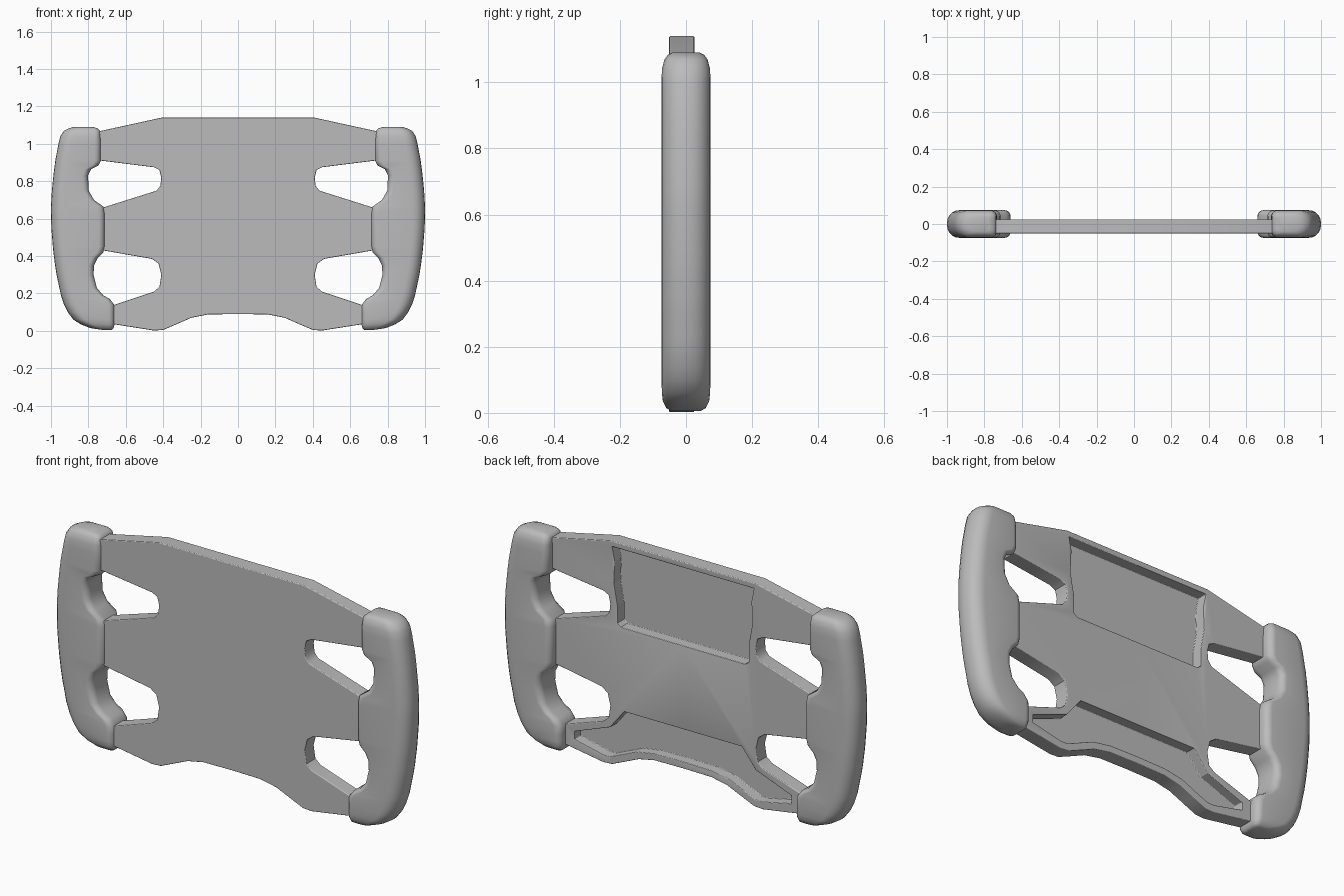
import bpy, bmesh, math

cube = bpy.data.objects.get("Cube")
if cube:
    bpy.data.objects.remove(cube)

grey = bpy.data.materials.new("plain_grey")
grey.use_nodes = True
GREY = (0.5, 0.5, 0.5, 1)
grey.diffuse_color = GREY
grey.node_tree.nodes["Principled BSDF"].inputs["Base Color"].default_value = GREY


def finish(name, bm):
    bmesh.ops.recalc_face_normals(bm, faces=bm.faces)
    mesh = bpy.data.meshes.new(name)
    bm.to_mesh(mesh)
    bm.free()
    obj = bpy.data.objects.new(name, mesh)
    bpy.context.collection.objects.link(obj)
    mesh.materials.append(grey)
    return obj


def slab(name, half, front, back):
    """Extrude a half outline, mirrored over x = 0, from front to back."""
    mirrored = [(-x, z) for x, z in reversed(half) if x > 0]
    bm = bmesh.new()
    face = bm.faces.new([bm.verts.new((x, front, z)) for x, z in half + mirrored])
    ext = bmesh.ops.extrude_face_region(bm, geom=[face])["geom"]
    moved = [v for v in ext if isinstance(v, bmesh.types.BMVert)]
    bmesh.ops.translate(bm, verts=moved, vec=(0, back - front, 0))
    return finish(name, bm)


def smooth(obj, angle):
    bpy.ops.object.select_all(action='DESELECT')
    obj.select_set(True)
    bpy.context.view_layer.objects.active = obj
    bpy.ops.object.shade_smooth_by_angle(angle=math.radians(angle))


# Flat centre plate with three spokes on each side
plate = slab("centre_plate", [
    (0, 1.14), (.41, 1.14), (.73, 1.07), (.82, 1.05), (.82, .9), (.73, .91),
    (.45, .875), (.42, .86), (.41, .82), (.415, .775), (.435, .75), (.72, .66),
    (.8, .64), (.8, .42), (.72, .43), (.46, .385), (.425, .36), (.41, .3),
    (.42, .235), (.45, .21), (.66, .14), (.72, .13), (.72, .05), (.66, .035),
    (.45, .002), (.4, .005), (.33, .035), (.25, .07), (.16, .088), (0, .09)],
    -.051, .025)

# Pockets sunk into the back of the plate
upper = slab("upper_pocket_cutter", [
    (0, 1.112), (.4, 1.112), (.385, 1.04), (.39, .93), (.37, .82), (.37, .73),
    (.35, .715), (0, .715)], -.03, .1)
lower = slab("lower_pocket_cutter", [
    (0, .29), (.33, .29), (.41, .19), (.61, .115), (.61, .075), (.45, .04),
    (.41, .04), (.34, .07), (.26, .105), (.16, .122), (0, .125)], -.025, .1)
for cutter in (upper, lower):
    cutter.hide_render = True
    cutter.hide_set(True)
    cut = plate.modifiers.new(cutter.name, 'BOOLEAN')
    cut.operation = 'DIFFERENCE'
    cut.solver = 'EXACT'
    cut.object = cutter

# Softened rims
soft = plate.modifiers.new("soft_rims", 'BEVEL')
soft.width = .008
soft.segments = 3
soft.limit_method = 'ANGLE'
soft.angle_limit = math.radians(60)
smooth(plate, 40)

# Grip sections: height, inner x, outer x, half thickness
SECTIONS = [
    (.006, .675, .73, .045), (.015, .665, .79, .06), (.035, .66, .84, .07),
    (.06, .66, .88, .073), (.1, .66, .91, .074), (.14, .662, .93, .074),
    (.17, .685, .94, .074), (.19, .72, .947, .074), (.23, .755, .955, .074),
    (.3, .772, .97, .074), (.35, .77, .978, .074), (.39, .75, .983, .074),
    (.42, .72, .987, .074), (.45, .713, .99, .074), (.55, .713, .998, .074),
    (.63, .713, 1, .074), (.665, .72, 1, .074), (.7, .77, .998, .074),
    (.75, .798, .995, .074), (.83, .802, .987, .074), (.865, .785, .983, .074),
    (.885, .745, .98, .074), (.91, .733, .977, .074), (1, .733, .96, .074),
    (1.04, .735, .95, .073), (1.07, .738, .93, .065), (1.083, .75, .905, .055),
    (1.09, .775, .88, .042)]


def section(x0, x1, h, steps=5):
    """Rounded cross-section, fuller on the outer side."""
    outer, inner = min(h * .9, .45 * (x1 - x0)), min(h * .45, .3 * (x1 - x0))
    corners = [(x1 - outer, 1, outer, 0), (x0 + inner, 1, inner, 90),
               (x0 + inner, -1, inner, 180), (x1 - outer, -1, outer, 270)]
    for cx, side, r, start in corners:
        for i in range(steps + 1):
            a = math.radians(start + 90 * i / steps)
            yield cx + r * math.cos(a), side * (h - r) + r * math.sin(a)


# Hand grips
for name, side in (("left_grip", 1), ("right_grip", -1)):
    bm = bmesh.new()
    rings = [[bm.verts.new((side * x, y, z)) for x, y in section(x0, x1, h)]
             for z, x0, x1, h in SECTIONS]
    for a, b in zip(rings, rings[1:]):
        for i in range(len(a)):
            j = (i + 1) % len(a)
            bm.faces.new((a[i], a[j], b[j], b[i]))
    bm.faces.new(rings[0])
    bm.faces.new(rings[-1])
    smooth(finish(name, bm), 60)
